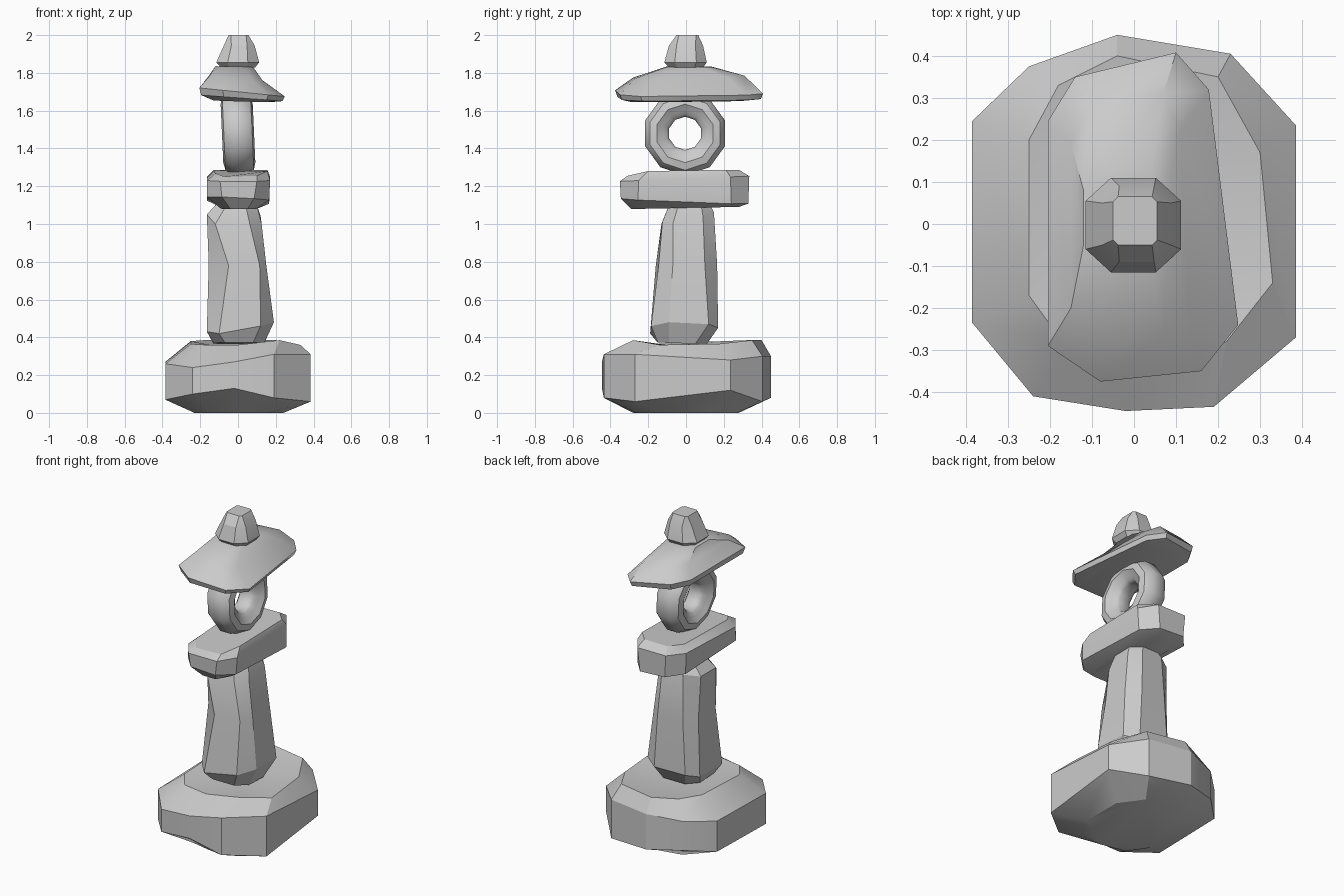
import bpy, bmesh, math


def finish(name, bm, angle=28):
    bmesh.ops.recalc_face_normals(bm, faces=bm.faces)
    mesh = bpy.data.meshes.new(name)
    bm.to_mesh(mesh)
    bm.free()
    obj = bpy.data.objects.new(name, mesh)
    bpy.context.collection.objects.link(obj)
    bpy.ops.object.select_all(action='DESELECT')
    obj.select_set(True)
    bpy.context.view_layer.objects.active = obj
    bpy.ops.object.shade_smooth_by_angle(angle=math.radians(angle))
    return obj


def rock(name, rings, angle=28):
    """Skin a stack of rings (equal point counts) and close both ends."""
    bm = bmesh.new()
    loops = [[bm.verts.new(p) for p in ring] for ring in rings]
    n = len(loops[0])
    for low, high in zip(loops, loops[1:]):
        for i in range(n):
            j = (i + 1) % n
            bm.faces.new((low[i], low[j], high[j], high[i]))
    bm.faces.new(loops[0][::-1])
    bm.faces.new(loops[-1])
    return finish(name, bm, angle)


def block(z, x0, x1, y0, y1, cx, cy, tilt=(0, 0)):
    """Corner-cut rectangle; tilt is the z slope along x and y."""
    pts = [(x0, y0 + cy), (x0 + cx, y0), (x1 - cx, y0), (x1, y0 + cy),
           (x1, y1 - cy), (x1 - cx, y1), (x0 + cx, y1), (x0, y1 - cy)]
    return [(x, y, z + tilt[0] * x + tilt[1] * y) for x, y in pts]


def flat(z, pts):
    return [(x, y, z) for x, y in pts]


# Base boulder with a shallow dished top
rim = [(-.385, -.235), (-.24, -.41), (-.02, -.445), (.19, -.435), (.385, -.27),
       (.385, .235), (.23, .405), (-.04, .45), (-.25, .375), (-.385, .245)]
low_z = [.07, .10, .13, .08, .06, .12, .06, .08, .10, .08]
high_z = [.26, .24, .27, .31, .31, .28, .30, .30, .28, .27]
base_top = [(-.25, -.17, .365), (-.17, -.28, .36), (0, -.31, .36), (.22, -.28, .385),
            (.33, -.14, .36), (.30, .17, .365), (.2, .35, .385), (-.04, .40, .385),
            (-.18, .33, .385), (-.25, .2, .38)]
rock("base_boulder", [
    flat(0, [(-.23, -.13), (-.15, -.25), (0, -.28), (.16, -.26), (.24, -.13),
             (.24, .13), (.14, .27), (0, .28), (-.15, .25), (-.23, .13)]),
    [(x, y, z) for (x, y), z in zip(rim, low_z)],
    [(x, y, z) for (x, y), z in zip(rim, high_z)],
    base_top,
    [(x * .5, y * .5, .355) for x, y, z in base_top],
])

# Upright pillar stone, leaning and tapering
rock("pillar_stone", [
    block(.368, -.13, .14, -.15, .11, .06, .06, (0, -.03)),
    [(-.165, -.12, .43), (-.10, -.19, .42), (.12, -.185, .46), (.19, -.09, .48),
     (.18, .12, .47), (.10, .17, .45), (-.11, .165, .45), (-.165, .10, .43)],
    [(-.155, -.07, .79), (-.05, -.16, .78), (.115, -.145, .78), (.15, -.07, .78),
     (.15, .10, .78), (.08, .165, .78), (-.09, .16, .78), (-.155, .10, .79)],
    [(-.165, -.06, 1.05), (-.12, -.13, 1.0), (.06, -.125, 1.01), (.125, -.07, 1.0),
     (.12, .09, 1.04), (.06, .148, 1.06), (-.08, .145, 1.06), (-.165, .09, 1.05)],
    block(1.10, -.12, .10, -.09, .13, .06, .05),
])

# Slab shelf
rock("shelf_slab", [
    block(1.085, -.09, .10, -.29, .28, .05, .08, (0, .02)),
    block(1.125, -.165, .165, -.345, .33, .08, .09, (-.05, -.04)),
    block(1.24, -.165, .17, -.35, .335, .07, .10, (0, .04)),
    [(-.12, -.24, 1.268), (-.07, -.31, 1.25), (.10, -.31, 1.255), (.155, -.20, 1.28),
     (.155, .21, 1.287), (.09, .28, 1.287), (-.07, .28, 1.285), (-.13, .20, 1.285)],
])

# Ring stone: cross-section revolved about the x axis
section = [(.088, -.03), (.100, -.05), (.122, -.062), (.155, -.085), (.195, -.075), (.222, -.035),
           (.222, .035), (.195, .075), (.155, .085), (.122, .062), (.100, .05), (.088, .03)]
bm = bmesh.new()
sides = 10
loops = []
for i in range(sides):
    a = 2 * math.pi * (i + .5) / sides
    loop = []
    for r, x in section:
        z = r * math.sin(a)
        loop.append(bm.verts.new((x - .045 * z, -.005 + r * math.cos(a), 1.48 + z)))
    loops.append(loop)
for i in range(sides):
    a, b = loops[i], loops[(i + 1) % sides]
    for k in range(len(section)):
        m = (k + 1) % len(section)
        bm.faces.new((a[k], a[m], b[m], b[k]))
finish("ring_stone", bm, 35)

# Roof stone: flared eaves rising to a ridge along y
eave = [(-.205, -.29), (-.08, -.375), (.16, -.35), (.248, -.24),
        (.178, .32), (.10, .408), (-.14, .35), (-.205, .245)]
rock("roof_stone", [
    block(1.652, -.13, .17, -.29, .30, .06, .09, (-.03, .01)),
    [(x * .95, y * .97, 1.668 - .07 * x) for x, y in eave],
    [(x, y, 1.70 - .10 * x) for x, y in eave],
    [(-.15, -.20, 1.785), (-.10, -.28, 1.775), (.07, -.27, 1.77), (.13, -.19, 1.76),
     (.11, .22, 1.775), (.07, .31, 1.785), (-.10, .28, 1.79), (-.15, .19, 1.79)],
    block(1.833, -.12, .08, -.10, .13, .04, .05, (-.02, 0)),
], 35)

# Cap stone
rock("cap_stone", [
    block(1.828, -.09, .09, -.09, .09, .045, .045),
    block(1.855, -.115, .112, -.115, .11, .06, .055),
    block(1.945, -.075, .088, -.09, .09, .04, .04),
    block(2.0, -.05, .055, -.05, .065, .012, .012),
], 20)
